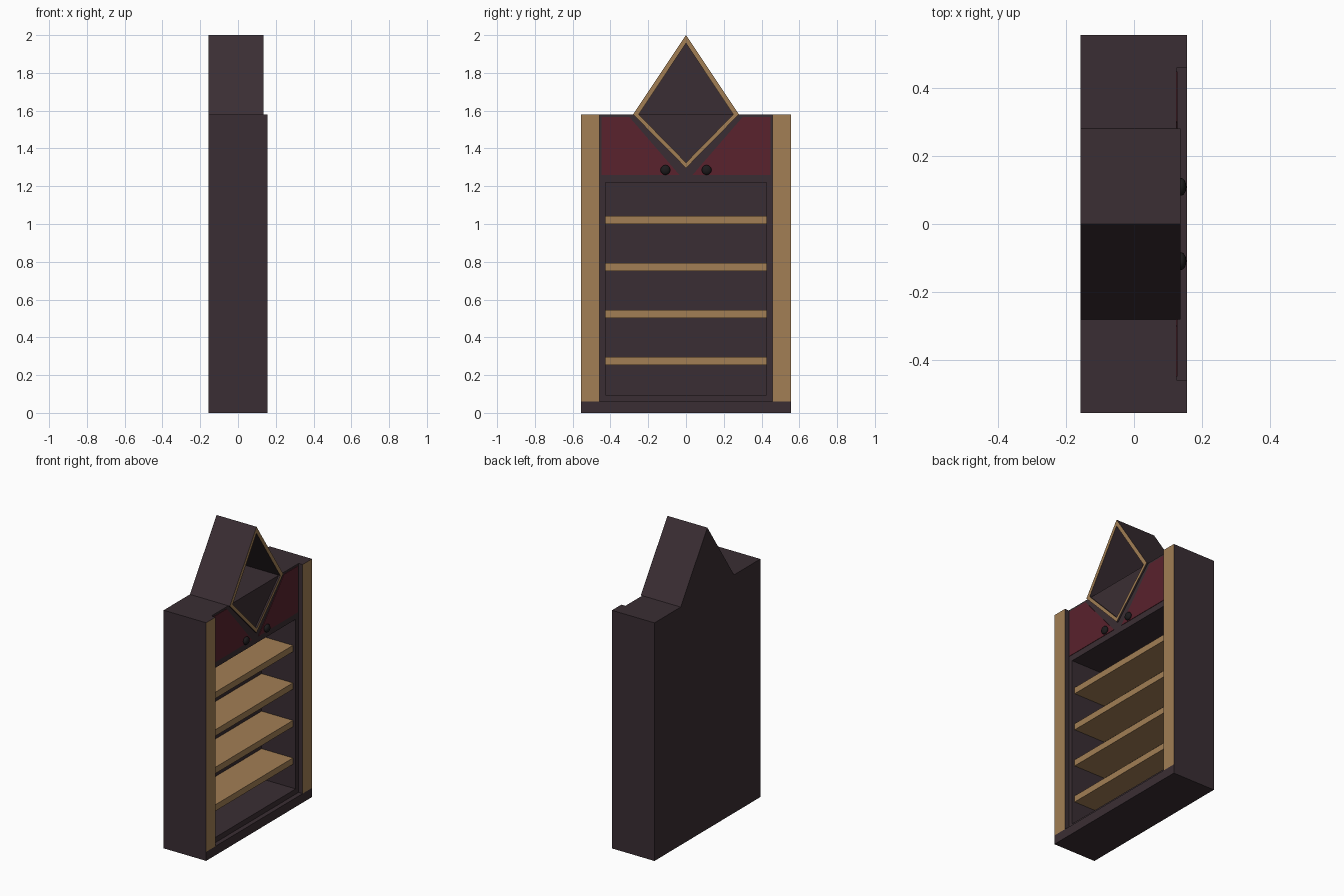
import bpy, bmesh
from mathutils import Vector

if "Cube" in bpy.data.objects:
    bpy.data.objects.remove(bpy.data.objects["Cube"])


def material(name, rgb):
    m = bpy.data.materials.new(name)
    m.diffuse_color = (*rgb, 1)
    m.use_nodes = True
    m.node_tree.nodes["Principled BSDF"].inputs["Base Color"].default_value = m.diffuse_color
    return m


DARK = material("dark_wood", (0.042, 0.027, 0.033))
WOOD = material("light_wood", (0.36, 0.21, 0.09))
RED = material("red_door", (0.1, 0.016, 0.026))
BLACK = material("black_metal", (0.012, 0.011, 0.012))

BACK, FACE, FRONT = -0.157, 0.125, 0.155
HALF, INNER, OPEN = 0.555, 0.457, 0.426
TOP = 1.58


def finish(name, bm, mat, front_mat=None):
    """Turn bmesh into an object; optionally colour the faces looking forward (+x)."""
    bmesh.ops.recalc_face_normals(bm, faces=bm.faces)
    bm.normal_update()
    if front_mat:
        for f in bm.faces:
            f.material_index = int(f.normal.x > 0.9)
    me = bpy.data.meshes.new(name)
    bm.to_mesh(me)
    bm.free()
    me.materials.append(mat)
    if front_mat:
        me.materials.append(front_mat)
    ob = bpy.data.objects.new(name, me)
    bpy.context.collection.objects.link(ob)
    return ob


def prism(name, pts, x0, x1, mat, front_mat=None):
    """Extrude a (y, z) outline from x0 to x1."""
    bm = bmesh.new()
    face = bm.faces.new([bm.verts.new((x0, y, z)) for y, z in pts])
    ext = bmesh.ops.extrude_face_region(bm, geom=[face], use_keep_orig=True)
    moved = [v for v in ext["geom"] if isinstance(v, bmesh.types.BMVert)]
    bmesh.ops.translate(bm, vec=(x1 - x0, 0, 0), verts=moved)
    return finish(name, bm, mat, front_mat)


def box(name, x0, x1, y0, y1, z0, z1, mat, front_mat=None):
    return prism(name, [(y0, z0), (y1, z0), (y1, z1), (y0, z1)], x0, x1, mat, front_mat)


# Case: plinth, floor, back and header
box("plinth", BACK, FRONT, -HALF, HALF, 0, 0.06, DARK)
box("case_floor", BACK, FACE, -INNER, INNER, 0.06, 0.095, DARK)
box("back_panel", BACK, -0.125, -OPEN, OPEN, 0.095, 1.22, DARK)
box("header", BACK, FACE, -INNER, INNER, 1.22, TOP, DARK)

# Shelves
for i in range(4):
    z = 0.253 + 0.249 * i
    box(f"shelf_{i + 1}", -0.125, 0.105, -OPEN, OPEN, z, z + 0.042, WOOD)

# Mirrored parts: posts, inner walls, doors and knobs
for side, s in (("left", -1), ("right", 1)):
    box(f"{side}_post", BACK, FRONT, s * INNER, s * HALF, 0.06, TOP, DARK, WOOD)
    box(f"{side}_inner_wall", BACK, FACE, s * OPEN, s * INNER, 0.095, 1.22, DARK)
    prism(f"{side}_door", [(s * 0.448, 1.26), (s * 0.035, 1.26), (s * 0.3, 1.567), (s * 0.448, 1.567)],
          0.11, 0.128, RED)
    bm = bmesh.new()
    bmesh.ops.create_uvsphere(bm, u_segments=16, v_segments=10, radius=0.026)
    bmesh.ops.scale(bm, vec=(0.6, 1, 1), verts=bm.verts)
    bmesh.ops.translate(bm, vec=(0.138, s * 0.109, 1.286), verts=bm.verts)
    for f in bm.faces:
        f.smooth = True
    finish(f"{side}_knob", bm, BLACK)

# Diamond frame: a hollow tube with a light front rim
outer = [(0, 2.0), (0.28, TOP), (0, 1.296), (-0.28, TOP)]
inner = [(0, 1.957), (0.25, TOP), (0, 1.325), (-0.25, TOP)]
bm = bmesh.new()
rings = [[bm.verts.new((x, y, z)) for y, z in pts]
         for pts, x in ((outer, BACK), (outer, 0.136), (inner, 0.136), (inner, BACK))]
for a in range(4):
    for i in range(4):
        r, n, j = rings[a], rings[(a + 1) % 4], (i + 1) % 4
        bm.faces.new((r[i], r[j], n[j], n[i]))
finish("diamond_frame", bm, DARK, WOOD)

# Back of the open upper diamond
prism("diamond_back", [(-0.25, TOP), (0.25, TOP), (0, 1.957)], BACK, -0.14, DARK)
